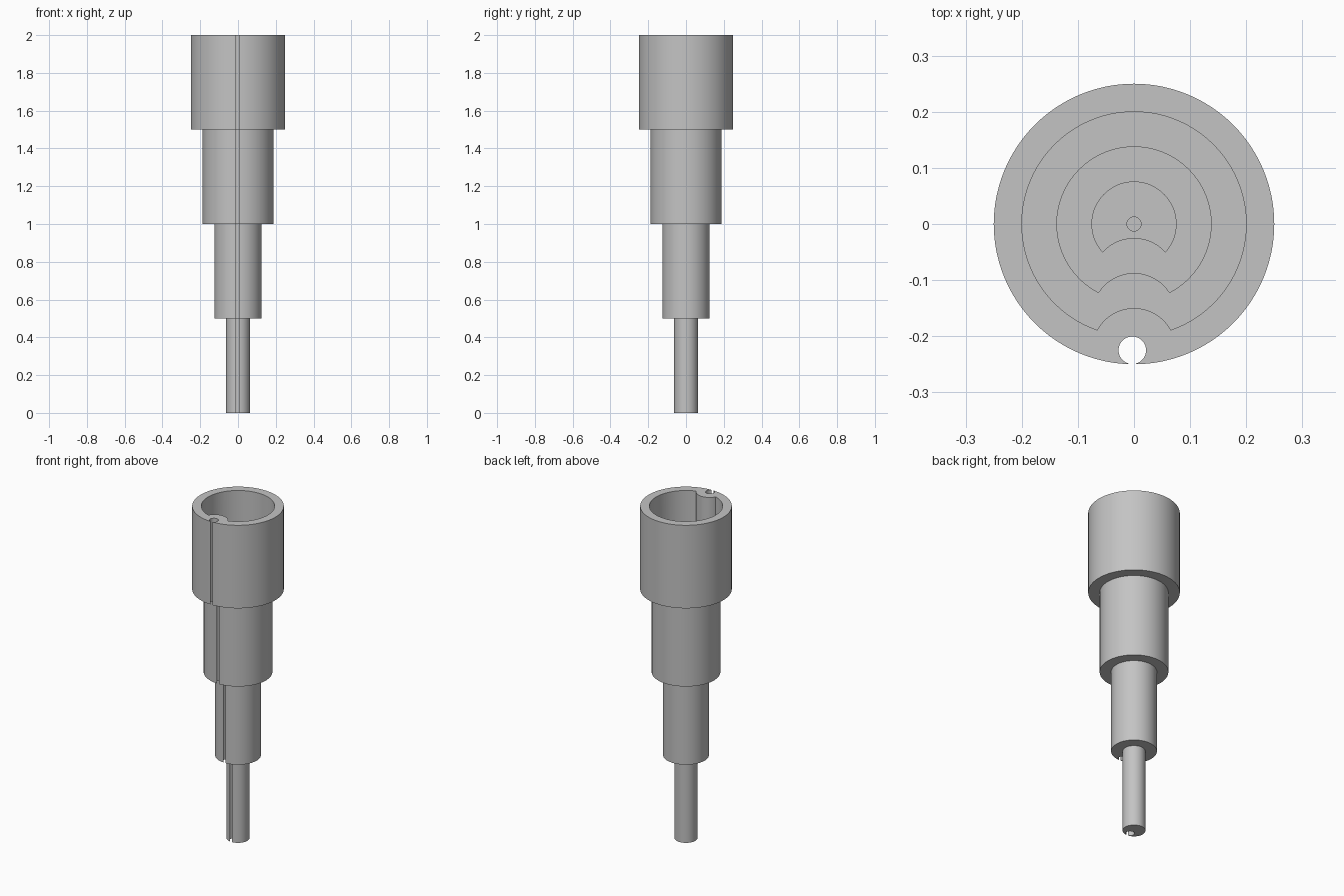
import bpy, bmesh
from math import sin, cos, pi, atan2, sqrt, asin

RADII = [0.25, 0.1875, 0.125, 0.0625]   # outer radius of each stage, top to bottom
STEP = 0.5                              # stage height
WALL = 0.05
BOSS = 0.075
BORE = 0.0245
OFFSET = -0.003                         # sideways offset of the channel

if "Cube" in bpy.data.objects:
    bpy.data.objects.remove(bpy.data.objects["Cube"])

grey = bpy.data.materials.new("plain_grey")
grey.use_nodes = True
colour = (0.55, 0.55, 0.55, 1)
grey.diffuse_color = colour
grey.node_tree.nodes["Principled BSDF"].inputs["Base Color"].default_value = colour


def arc(cx, cy, r, start, end, n):
    return [(cx + r * cos(start + (end - start) * i / n),
             cy + r * sin(start + (end - start) * i / n)) for i in range(n + 1)]


def make_object(name, bm):
    bmesh.ops.recalc_face_normals(bm, faces=bm.faces)
    mesh = bpy.data.meshes.new(name)
    bm.to_mesh(mesh)
    bm.free()
    mesh.materials.append(grey)
    obj = bpy.data.objects.new(name, mesh)
    bpy.context.collection.objects.link(obj)
    return obj


def prism(name, outline, bottom, top):
    bm = bmesh.new()
    base = bm.faces.new([bm.verts.new((x, y, bottom)) for x, y in outline])
    grown = bmesh.ops.extrude_face_region(bm, geom=[base])
    verts = [v for v in grown["geom"] if isinstance(v, bmesh.types.BMVert)]
    bmesh.ops.translate(bm, verts=verts, vec=(0, 0, top - bottom))
    return make_object(name, bm)


def cavity_outline(radius):
    # Round pocket with a rounded boss pushed in from the front
    inner, depth = radius - WALL, radius - WALL / 2
    if inner < WALL:
        return arc(0, 0, inner, 0, 2 * pi, 48)[:-1]
    y = (BOSS ** 2 - inner ** 2 - depth ** 2) / (2 * depth)
    x = sqrt(inner ** 2 - y ** 2)
    a, b = atan2(y, x), atan2(y + depth, x)
    return (arc(0, 0, inner, a, pi - a, 80)
            + arc(0, -depth, BOSS, pi - b, b, 24)[1:-1])


def channel_outline(radius):
    # Round bore that opens to the front through a narrow slit
    cy, half = -(radius - WALL / 2), 0.007
    a = asin(half / BORE)
    bore = arc(OFFSET, cy, BORE, a - pi / 2, 1.5 * pi - a, 40)
    return bore + [(OFFSET - half, -radius - 0.02), (OFFSET + half, -radius - 0.02)]


# Stepped solid body, turned from a profile
profile = [(0, 2)]
for i, r in enumerate(RADII):
    profile += [(r, 2 - STEP * i), (r, 2 - STEP * (i + 1))]
profile.append((0, 0))
bm = bmesh.new()
points = [bm.verts.new((r, 0, z)) for r, z in profile]
edges = [bm.edges.new(pair) for pair in zip(points, points[1:])]
bmesh.ops.spin(bm, geom=points + edges, cent=(0, 0, 0), axis=(0, 0, 1),
               angle=2 * pi, steps=96, use_duplicate=False)
bmesh.ops.remove_doubles(bm, verts=bm.verts, dist=0.0001)
body = make_object("stepped_tube", bm)

# Pockets and front channels
cutters = []
for i, r in enumerate(RADII):
    top, bottom = 2 - STEP * i, 2 - STEP * (i + 1)
    cutters.append(prism("pocket_cutter", cavity_outline(r), bottom + WALL, top + WALL + 0.01))
    channel_top = top if i else top + 0.02
    cutters.append(prism("channel_cutter", channel_outline(r), bottom - 0.02, channel_top))

bpy.context.view_layer.objects.active = body
for cutter in cutters:
    cut = body.modifiers.new("cut", "BOOLEAN")
    cut.operation = "DIFFERENCE"
    cut.solver = "EXACT"
    cut.object = cutter
    bpy.ops.object.modifier_apply(modifier=cut.name)
for cutter in cutters:
    bpy.data.objects.remove(cutter)

bpy.ops.object.select_all(action="DESELECT")
body.select_set(True)
bpy.ops.object.shade_smooth_by_angle(angle=pi / 6)
